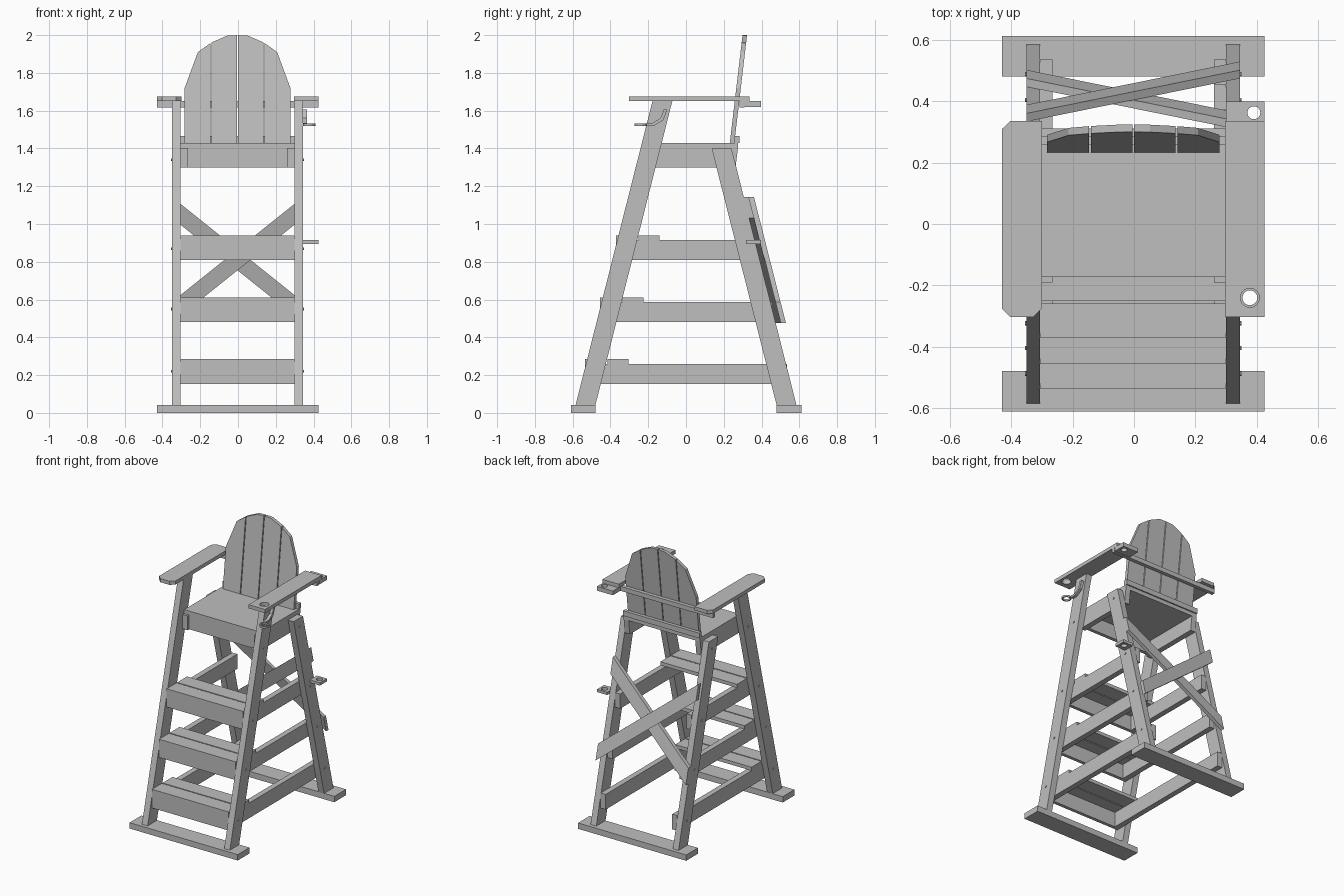
import bpy
import bmesh
from mathutils import Vector

old = bpy.data.objects.get("Cube")
if old:
    bpy.data.objects.remove(old, do_unlink=True)

grey = bpy.data.materials.new("light_grey")
grey.use_nodes = True
grey.diffuse_color = (0.52, 0.52, 0.52, 1)
grey.node_tree.nodes["Principled BSDF"].inputs["Base Color"].default_value = grey.diffuse_color

CX = -0.0025                # middle of the frame
INNER, OUTER = 0.3025, 0.3475   # inside and outside faces of the legs
SLOPE = 0.253               # lean of the legs
SIDES = (("left", 1), ("right", -1))


def finish(name, bm):
    bmesh.ops.recalc_face_normals(bm, faces=bm.faces)
    mesh = bpy.data.meshes.new(name)
    bm.to_mesh(mesh)
    bm.free()
    mesh.materials.append(grey)
    obj = bpy.data.objects.new(name, mesh)
    bpy.context.collection.objects.link(obj)
    return obj


def prism(name, pts, axis, lo, hi, lean=None):
    """Extrude a 2D outline along an axis; lean maps height to a y offset."""
    def place(p, d):
        return {"x": (d, p[0], p[1]), "y": (p[0], d, p[1]), "z": (p[0], p[1], d)}[axis]
    bm = bmesh.new()
    face = bm.faces.new([bm.verts.new(place(p, lo)) for p in pts])
    moved = bmesh.ops.extrude_face_region(bm, geom=[face])["geom"]
    shift = Vector(place((0, 0), hi - lo))
    bmesh.ops.translate(bm, vec=shift, verts=[v for v in moved if isinstance(v, bmesh.types.BMVert)])
    if lean:
        for v in bm.verts:
            v.co.y += lean(v.co.z)
    return finish(name, bm)


def box(name, x0, x1, y0, y1, z0, z1):
    return prism(name, [(x0, y0), (x1, y0), (x1, y1), (x0, y1)], "z", z0, z1)


def disc(name, loc, radius, depth, sideways=False, sides=24):
    bpy.ops.mesh.primitive_cylinder_add(vertices=sides, radius=radius, depth=depth, location=loc,
                                        rotation=(0, 1.5708 if sideways else 0, 0))
    obj = bpy.context.object
    obj.name = name
    obj.data.materials.append(grey)
    return obj


def drill(obj, x, y, z, radius):
    cutter = disc("hole_cutter", (x, y, z), radius, 0.1)
    cutter.hide_render = True
    mod = obj.modifiers.new("hole", "BOOLEAN")
    mod.operation = "DIFFERENCE"
    mod.object = cutter
    bpy.context.view_layer.objects.active = obj
    bpy.ops.object.modifier_apply(modifier=mod.name)
    bpy.data.objects.remove(cutter, do_unlink=True)


def front_edge(z):
    return -0.585 + (z - 0.04) * SLOPE


def back_edge(z):
    return 0.585 - (z - 0.04) * SLOPE


# Ground skids
for name, y in (("front_skid", -0.61), ("back_skid", 0.48)):
    box(name, -0.43, 0.425, y, y + 0.132, 0, 0.042)

# Legs with bolt heads
for side, s in SIDES:
    x0, x1 = sorted((CX + s * INNER, CX + s * OUTER))
    for name, edge, w, top in (("front", front_edge, 0.105, 1.65), ("back", back_edge, -0.105, 1.4)):
        outline = [(edge(z) + d, z) for z, d in ((0.04, 0), (0.04, w), (top, w), (top, 0))]
        prism(f"{side}_{name}_leg", outline, "x", x0, x1)
        for z in (0.22, 0.55, 0.87, 1.34):
            disc(f"{side}_{name}_bolt", (CX + s * OUTER, edge(z) + w / 2, z), 0.007, 0.01, True, 10)

# Steps: side rails, front board and two treads
for i, (y, bottom, top, end) in enumerate(((-0.535, 0.152, 0.285, 0.535),
                                           (-0.455, 0.482, 0.612, 0.455),
                                           (-0.37, 0.81, 0.94, 0.372))):
    left, right = CX - INNER, CX + INNER
    box(f"step_{i}_front_board", left, right, y, y + 0.024, bottom, top)
    box(f"step_{i}_front_tread", left, right, y + 0.024, y + 0.111, top - 0.025, top)
    box(f"step_{i}_back_tread", left, right, y + 0.119, y + 0.23, top - 0.025, top)
    for side, s in SIDES:
        x0, x1 = sorted((CX + s * 0.263, CX + s * INNER))
        box(f"step_{i}_{side}_rail", x0, x1, y + 0.024, end, bottom, top - 0.025)

# Seat
box("seat_board", CX - INNER, CX + INNER, -0.172, 0.275, 1.402, 1.43)
box("seat_front_board", CX - 0.263, CX + 0.263, -0.172, -0.147, 1.3, 1.402)
for side, s in SIDES:
    x0, x1 = sorted((CX + s * 0.263, CX + s * INNER))
    prism(f"{side}_seat_rail", [(-0.19, 1.3), (0.262, 1.3), (0.275, 1.402), (-0.19, 1.402)], "x", x0, x1)
box("seat_back_batten", CX - INNER, CX + INNER, 0.258, 0.284, 1.43, 1.467)


# Backrest slats under a faceted arch
ARCH = [(0, 2.0), (0.055, 1.997), (0.14, 1.96), (0.21, 1.91), (0.28, 1.72)]


def arch_height(x):
    x = abs(x)
    for (xa, za), (xb, zb) in zip(ARCH, ARCH[1:]):
        if x <= xb:
            return za + (zb - za) * (x - xa) / (xb - xa)
    return ARCH[-1][1]


for i, (x0, x1) in enumerate(((-0.28, -0.144), (-0.138, -0.003), (0.003, 0.138), (0.144, 0.28))):
    inside = [sx * x for x, _ in ARCH for sx in (-1, 1) if x0 + 0.004 < sx * x < x1 - 0.004]
    tops = sorted({x0, x1, *inside}, reverse=True)
    outline = [(x0 + CX, 1.43), (x1 + CX, 1.43)] + [(x + CX, arch_height(x)) for x in tops]
    prism(f"back_slat_{i}", outline, "y", 0.232, 0.256, lambda z: (z - 1.43) * 0.118)

# Armrests and the bar behind the backrest
box("back_bar", -0.43, 0.425, 0.284, 0.31, 1.618, 1.65)
c = 0.028
prism("right_armrest", [(-0.43 + c, -0.303), (-0.3 - c, -0.303), (-0.3, -0.303 + c), (-0.3, 0.335),
                        (-0.43 + c, 0.335), (-0.43, 0.335 - c), (-0.43, -0.303 + c)], "z", 1.65, 1.676)
arm = box("left_armrest", 0.296, 0.425, -0.303, 0.335, 1.65, 1.676)
drill(arm, 0.377, -0.24, 1.66, 0.031)

# Pole holder plates with holes
for name, x0, y0, z0, z1 in (("upper_pole_plate", 0.3, 0.311, 1.62, 1.65),
                             ("lower_pole_plate", 0.345, 0.318, 0.895, 0.915)):
    plate = box(name, x0, 0.425, y0, 0.398, z0, z1)
    drill(plate, 0.39, 0.362, z0, 0.021)

# Ring and bent strap under the left armrest
ring = disc("holder_ring", (0.377, -0.24, 1.526), 0.032, 0.014)
drill(ring, 0.377, -0.24, 1.526, 0.024)
path = [(-0.21, 1.518), (-0.17, 1.52), (-0.12, 1.55), (-0.1, 1.605)]
strap = path + [(y - 0.006, z + 0.018) for y, z in reversed(path[1:-1])]
strap = path + [(-0.118, 1.605), (-0.134, 1.562), (-0.174, 1.536), (-0.21, 1.534)]
prism("holder_strap", strap, "x", 0.345, 0.365)

# Crossed braces on the back legs
for name, s, gap in (("inner_brace", 1, 0), ("outer_brace", -1, 0.027)):
    outline = [(CX + x, 0.81 + s * 0.8 * x + h) for x, h in
               ((-OUTER, -0.055), (OUTER, -0.055), (OUTER, 0.055), (-OUTER, 0.055))]
    prism(name, outline, "y", gap, gap + 0.027, back_edge)
